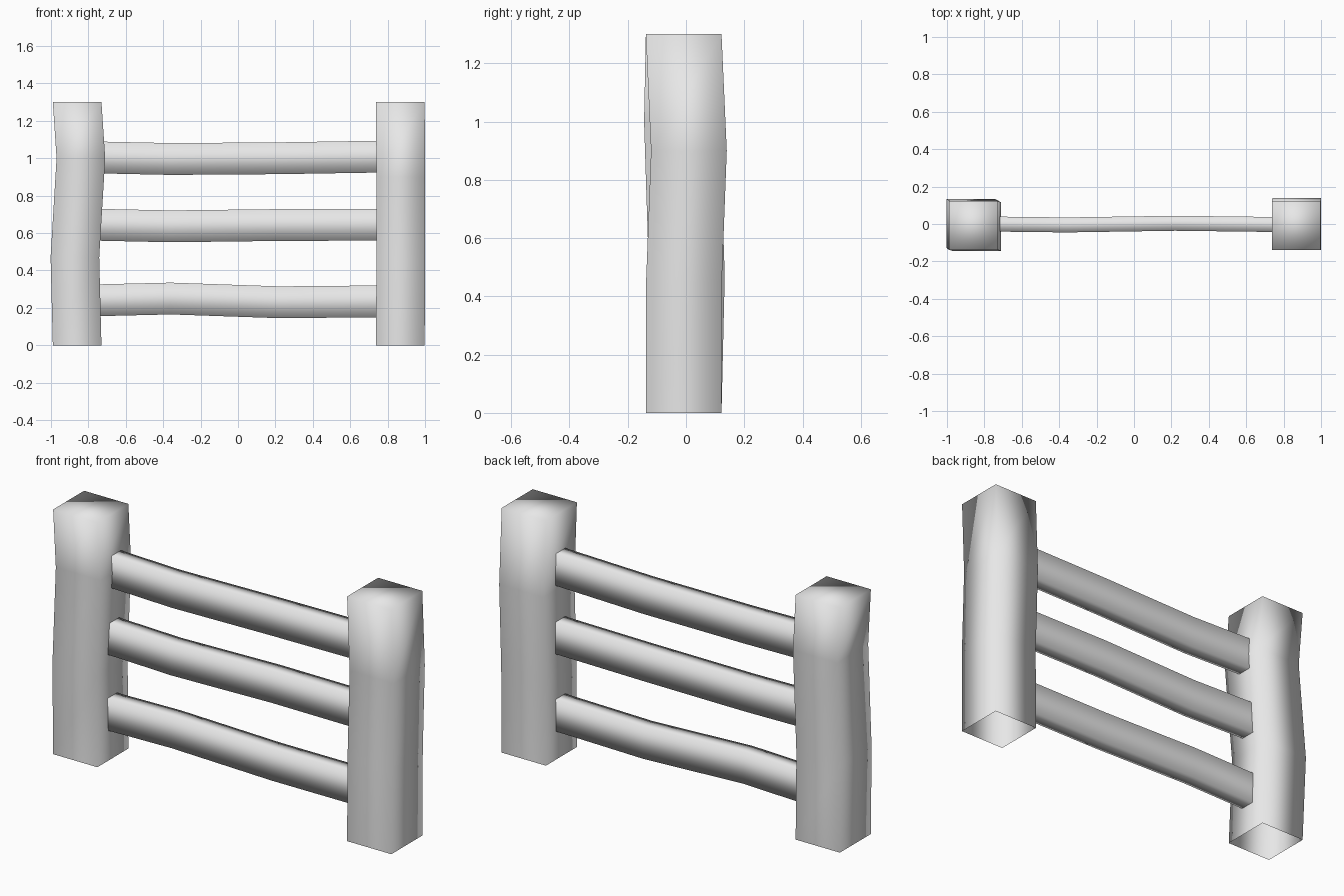
import bpy, bmesh
from mathutils import Vector

if "Cube" in bpy.data.objects:
    bpy.data.objects.remove(bpy.data.objects["Cube"])

grey = bpy.data.materials.new("light_grey")
grey.use_nodes = True
grey.diffuse_color = (0.8, 0.8, 0.8, 1)
grey.node_tree.nodes["Principled BSDF"].inputs["Base Color"].default_value = (0.8, 0.8, 0.8, 1)


def beam(name, centres, u, v, cap_end=False):
    """Rectangular beam through the centres; u and v are half extents of its section."""
    u, v = Vector(u), Vector(v)
    bm = bmesh.new()
    rings = []
    for c in centres:
        c = Vector(c)
        rings.append([bm.verts.new(c + a * u + b * v)
                      for a, b in ((-1, -1), (1, -1), (1, 1), (-1, 1))])
    for low, high in zip(rings, rings[1:]):
        for i in range(4):
            j = (i + 1) % 4
            bm.faces.new((low[i], low[j], high[j], high[i]))
    if cap_end:
        bm.faces.new(rings[-1])
    # u x v runs along the beam, so the faces already point outward
    for face in bm.faces:
        face.smooth = True
    mesh = bpy.data.meshes.new(name)
    bm.to_mesh(mesh)
    bm.free()
    mesh.materials.append(grey)
    obj = bpy.data.objects.new(name, mesh)
    bpy.context.collection.objects.link(obj)
    return obj


# Posts: crooked square timbers, open underneath
half = 0.13
posts = {
    "right_post": [(-0.86, -0.008, 0), (-0.872, 0.003, 0.47),
                   (-0.84, -0.014, 1.0), (-0.86, -0.008, 1.3)],
    "left_post": [(0.868, -0.008, 0), (0.87, -0.007, 0.45),
                  (0.87, 0.01, 0.9), (0.868, -0.008, 1.3)],
}
for name, path in posts.items():
    beam(name, path, (half, 0, 0), (0, half, 0), cap_end=True)

# Rails: slim wavy planks whose ends sit inside the posts
rails = {
    "bottom_rail": (0.24, 0.25, 0.23, 0.235),
    "middle_rail": (0.645, 0.636, 0.643, 0.645),
    "top_rail": (1.005, 0.996, 1.0, 1.009),
}
stations = (-0.78, -0.36, 0.22, 0.78)
sway = (0, -0.005, 0.004, -0.003)
for name, heights in rails.items():
    beam(name, list(zip(stations, sway, heights)), (0, 0.04, 0), (0, 0, 0.085))
